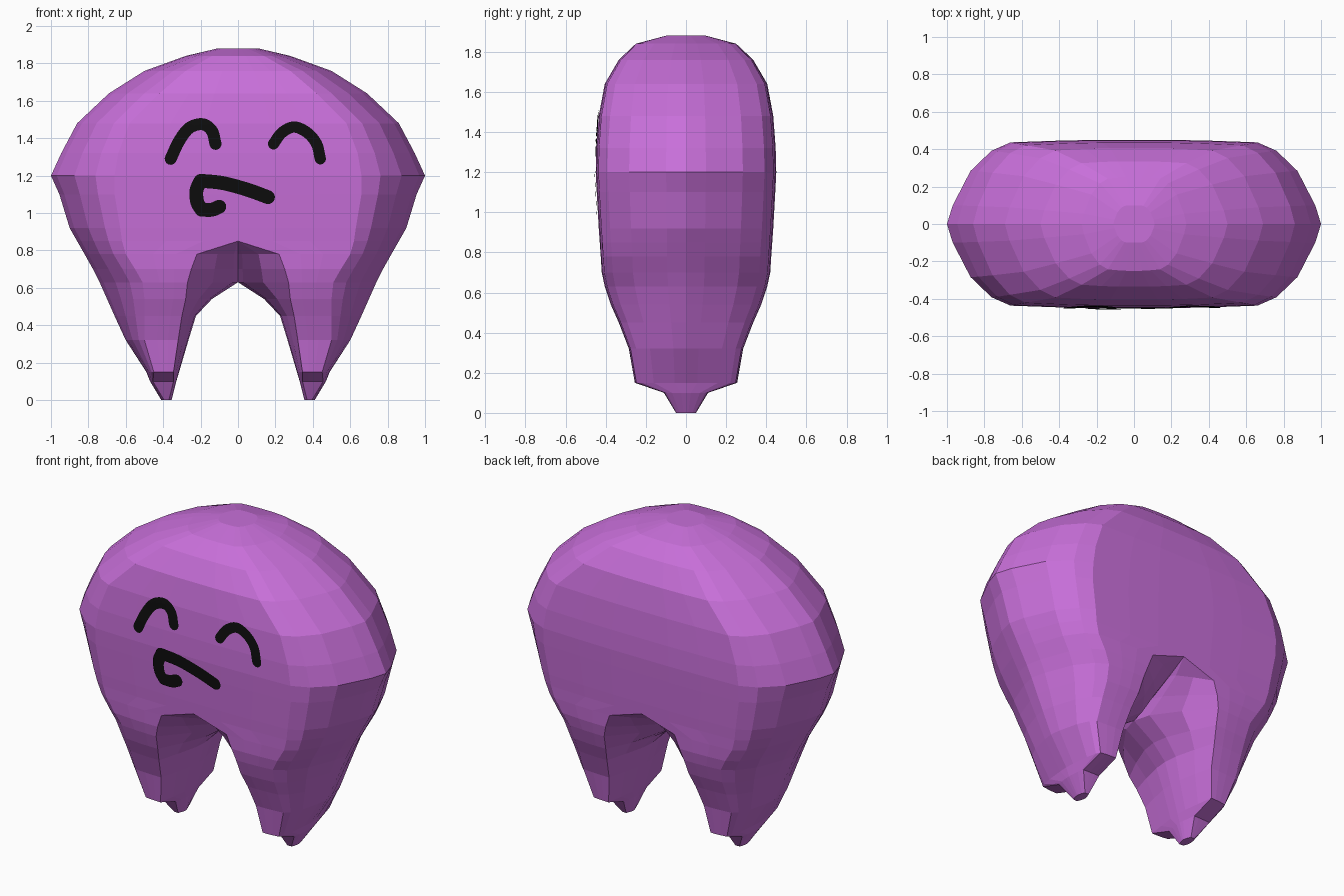
import bpy, bmesh, math
from mathutils import Vector
from mathutils.bvhtree import BVHTree

if "Cube" in bpy.data.objects:
    bpy.data.objects.remove(bpy.data.objects["Cube"])


def material(name, rgb):
    m = bpy.data.materials.new(name)
    m.diffuse_color = (*rgb, 1)
    m.use_nodes = True
    m.node_tree.nodes["Principled BSDF"].inputs["Base Color"].default_value = m.diffuse_color
    return m


purple = material("purple", (0.58, 0.16, 0.70))
black = material("black", (0.004, 0.004, 0.004))


def add_object(name, bm, mat):
    me = bpy.data.meshes.new(name)
    bm.to_mesh(me)
    me.materials.append(mat)
    ob = bpy.data.objects.new(name, me)
    bpy.context.collection.objects.link(ob)
    return ob


def lerp(a, b, t):
    return a + (b - a) * t


# Half-body slices: height, inner x, inner and outer edge of the flat front,
# outer x, half depth, share of the depth that is open at the centre line
SLICES = [
    (0.00, .355, .37, .395, .41, .05, 0),
    (0.10, .33, .345, .455, .47, .11, 0),
    (0.15, .315, .345, .45, .49, .255, 0),
    (0.32, .265, .32, .50, .60, .285, 0),
    (0.45, .225, .30, .50, .66, .335, 0),
    (0.54, .14, .28, .50, .70, .375, 0),
    (0.63, 0, .27, .51, .74, .405, 0),
    (0.70, 0, .25, .55, .775, .42, .35),
    (0.78, 0, .22, .60, .82, .425, .72),
    (0.85, 0, 0, .62, .86, .43, 1),
    (0.92, 0, 0, .63, .90, .435, 1),
    (1.10, 0, 0, .66, .955, .445, 1),
    (1.20, 0, 0, .66, 1.0, .45, 1),
    (1.32, 0, 0, .64, .945, .447, 1),
    (1.48, 0, 0, .58, .86, .435, 1),
    (1.64, 0, 0, .42, .69, .405, 1),
    (1.76, 0, 0, .28, .50, .335, 1),
    (1.84, 0, 0, .14, .28, .25, 1),
    (1.88, 0, 0, .05, .11, .10, 1),
]


def slice_ring(z, xi, fi, fo, xo, d, gap):
    """Closed ring around one half of the body at height z."""
    half = [(lerp(fo, xo, t), d * f) for t, f in
            ((1, 0), (.91, .22), (.63, .63), (.3, .87), (0, .97))]
    half += [(lerp(fi, fo, t), d * f) for t, f in ((.62, .99), (.3, 1), (0, 1))]
    half += [(lerp(xi, fi, t), d * lerp(gap, 1, f)) for t, f in
             ((.5, .62), (.1, .25), (0, 0))]
    back = [(x, y, z) for x, y in half]
    front = [(x, -y, z) for x, y in reversed(half[1:])]
    return back + front


# Body: stacked slices, built once for each side and welded at the centre
bm = bmesh.new()
for side in (1, -1):
    rings = [[bm.verts.new((side * x, y, z)) for x, y, z in slice_ring(*s)]
             for s in SLICES]
    n = len(rings[0])
    for low, high in zip(rings, rings[1:]):
        for i in range(n):
            j = (i + 1) % n
            quad = (low[i], low[j], high[j], high[i])
            if any(abs(v.co.x) > 1e-5 for v in quad):
                bm.faces.new(quad)
    bm.faces.new(rings[0])
    bm.faces.new(rings[-1])
bmesh.ops.remove_doubles(bm, verts=bm.verts, dist=0.0005)
bmesh.ops.dissolve_degenerate(bm, edges=bm.edges, dist=0.0005)
loose = [v for v in bm.verts if not v.link_faces]
bmesh.ops.delete(bm, geom=loose, context='VERTS')
bmesh.ops.recalc_face_normals(bm, faces=bm.faces)
add_object("body", bm, purple)
surface = BVHTree.FromBMesh(bm)


def smooth_path(pts, steps=8):
    """Smooth curve through the points."""
    p = [Vector(q) for q in pts]
    p = [2 * p[0] - p[1]] + p + [2 * p[-1] - p[-2]]
    out = []
    for a, b, c, d in zip(p, p[1:], p[2:], p[3:]):
        for k in range(steps):
            t = k / steps
            out.append(0.5 * (2 * b + (c - a) * t + (2 * a - 5 * b + 4 * c - d) * t * t
                              + (3 * b - a - 3 * c + d) * t ** 3))
    return out + [p[-2]]


def stroke(name, pts, r):
    """Thin round-ended ribbon laid over the front of the body."""
    path = smooth_path(pts)
    tang = [(path[min(i + 1, len(path) - 1)] - path[max(i - 1, 0)]).normalized()
            for i in range(len(path))]
    rows = [(p, t, r) for p, t in zip(path, tang)]
    angles = [math.radians(a) for a in (20, 40, 60, 75, 88)]
    start = [(path[0] - tang[0] * r * math.sin(a), tang[0], r * math.cos(a)) for a in angles]
    end = [(path[-1] + tang[-1] * r * math.sin(a), tang[-1], r * math.cos(a)) for a in angles]
    rows = start[::-1] + rows + end
    sm = bmesh.new()
    grid = []
    for p, t, w in rows:
        line = []
        for s in (-1, -.5, 0, .5, 1):
            q = p + Vector((-t.y, t.x)) * w * s
            hit = surface.ray_cast(Vector((q.x, -2, q.y)), Vector((0, 1, 0)))[0]
            line.append(sm.verts.new((q.x, hit.y - 0.006, q.y)))
        grid.append(line)
    for a, b in zip(grid, grid[1:]):
        for i in range(4):
            f = sm.faces.new((a[i], b[i], b[i + 1], a[i + 1]))
            f.normal_update()
            if f.normal.y > 0:
                f.normal_flip()
    add_object(name, sm, black)
    sm.free()


# Face: two closed eyes and a crooked mouth
stroke("left_eye", [(-.36, 1.29), (-.315, 1.385), (-.26, 1.455), (-.19, 1.475),
                    (-.14, 1.44), (-.12, 1.37)], .032)
stroke("right_eye", [(.19, 1.37), (.235, 1.43), (.30, 1.46), (.37, 1.43),
                     (.42, 1.37), (.44, 1.29)], .03)
stroke("mouth_line", [(.16, 1.085), (.05, 1.125), (-.08, 1.16), (-.19, 1.172)], .037)
stroke("mouth_side", [(-.20, 1.172), (-.222, 1.12), (-.218, 1.06), (-.195, 1.018)], .037)
stroke("mouth_hook", [(-.195, 1.018), (-.14, 1.018), (-.10, 1.034)], .037)
bm.free()
